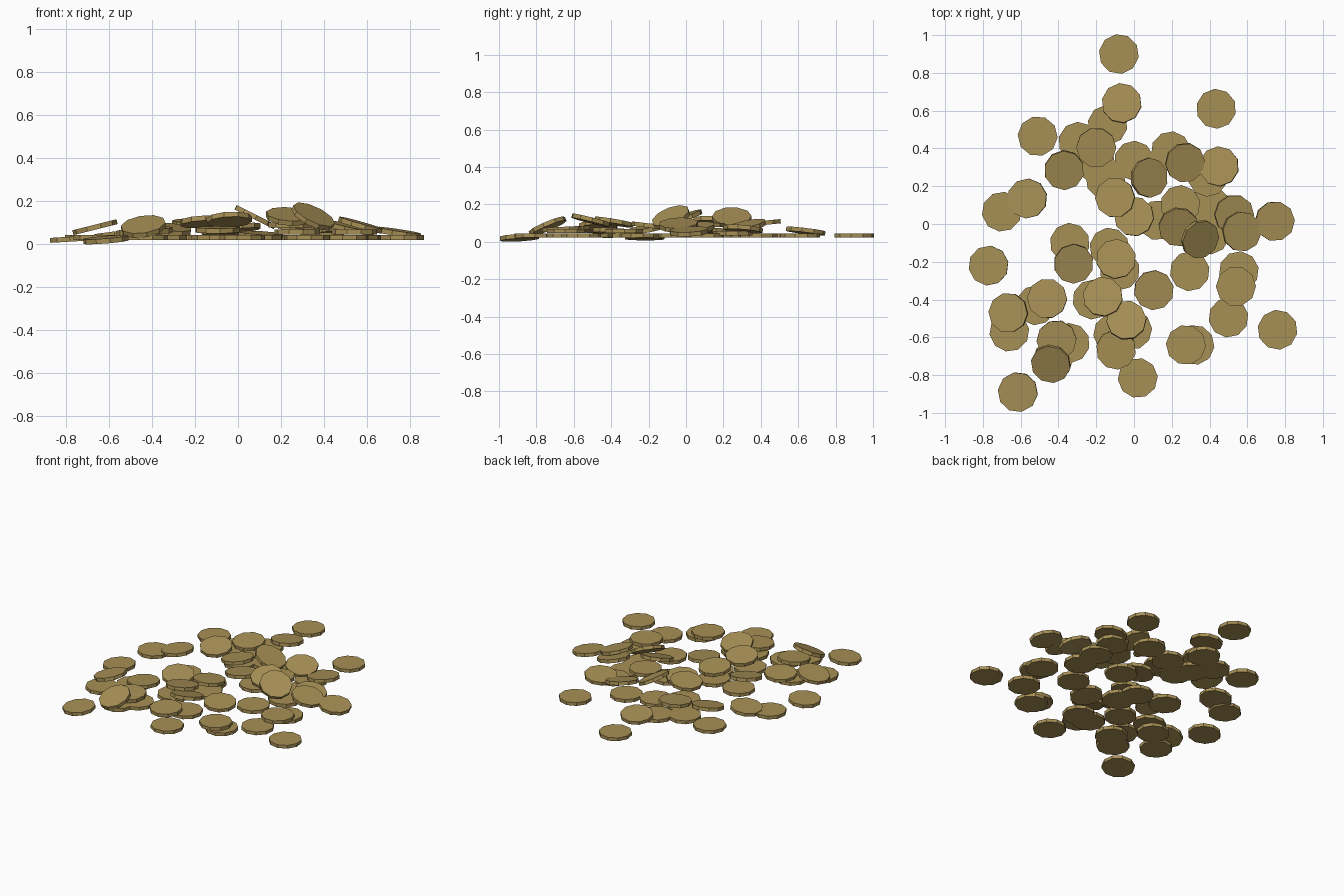
import bpy, math, random
from mathutils import Vector, Matrix

random.seed(4)
SIDES, RADIUS, THICK = 10, 0.106, 0.023

gold = bpy.data.materials.new("dull gold")
gold.diffuse_color = (0.39, 0.28, 0.093, 1)

# one shared low-poly coin mesh
bpy.ops.mesh.primitive_cylinder_add(vertices=SIDES, radius=RADIUS, depth=THICK)
first = bpy.context.object
coin_mesh = first.data
coin_mesh.name = "coin"
coin_mesh.materials.append(gold)
bpy.data.objects.remove(first)


def coin(name, x, y, z, nx=0.0, ny=0.0):
    """Coin centred at x, y, z whose face leans along (nx, ny)."""
    ob = bpy.data.objects.new(name, coin_mesh)
    lean = Vector((0, 0, 1)).rotation_difference(Vector((nx, ny, 1))).to_matrix().to_4x4()
    spin = Matrix.Rotation(random.uniform(0, math.tau / SIDES), 4, 'Z')
    ob.matrix_world = Matrix.Translation((x, y, z)) @ lean @ spin
    bpy.context.collection.objects.link(ob)


# coins lying flat at the bottom of the pile
flat = [
    (-.08, .90), (.435, .61), (-.51, .465), (-.14, .525), (-.295, .435), (-.205, .325),
    (0, .335), (.195, .385), (-.70, .065), (-.15, .235), (.125, .02), (.40, .10),
    (.40, -.055), (-.34, -.10), (-.13, -.125), (-.075, -.245), (.295, -.25),
    (.555, -.25), (.50, -.495), (.76, -.56), (.32, -.64), (.02, -.815), (-.66, -.57),
    (-.52, -.43), (-.22, -.40), (-.34, -.63), (-.01, -.56), (-.11, -.58), (-.43, -.72),
]
for x, y in flat:
    coin("flat_coin", x, y, .033)

# coins resting on others, nearly level: x, y, z, lean x, lean y
stacked = [
    (-.065, .64, .057, -.05, .12), (-.20, .405, .10, 0, -.10), (.45, .305, .068, -.10, .08),
    (.39, .25, .045, 0, 0), (-.565, .135, .05, -.13, 0), (-.10, .14, .11, -.15, .05),
    (0, .04, .075, -.10, .10), (.245, .10, .09, 0, 0), (.745, .015, .055, .15, -.05),
    (-.095, -.185, .085, 0, .12), (.105, -.35, .042, .06, -.08), (.54, -.33, .058, 0, 0),
    (.275, -.64, .058, 0, 0), (-.41, -.615, .068, 0, -.08), (-.46, -.395, .057, -.05, .05),
    (-.095, -.665, .068, 0, -.05), (-.615, -.89, .022, -.08, -.06), (-.77, -.22, .025, -.06, 0),
]
for c in stacked:
    coin("stacked_coin", *c)

# coins tipped steeply on the edges of others
tipped = [
    (-.37, .285, .065, .05, -.20), (.08, .245, .127, .50, 0), (.27, .325, .085, .18, -.20),
    (.235, -.015, .13, .08, -.32), (.35, -.08, .13, .48, -.40), (.53, .05, .075, .20, -.10),
    (.57, -.04, .09, .28, -.05), (-.32, -.21, .07, .10, -.18), (-.44, -.74, .083, -.15, -.42),
    (-.665, -.47, .08, -.25, 0), (-.165, -.385, .105, -.06, .17), (-.04, -.51, .115, -.05, .25),
]
for c in tipped:
    coin("tipped_coin", *c)
